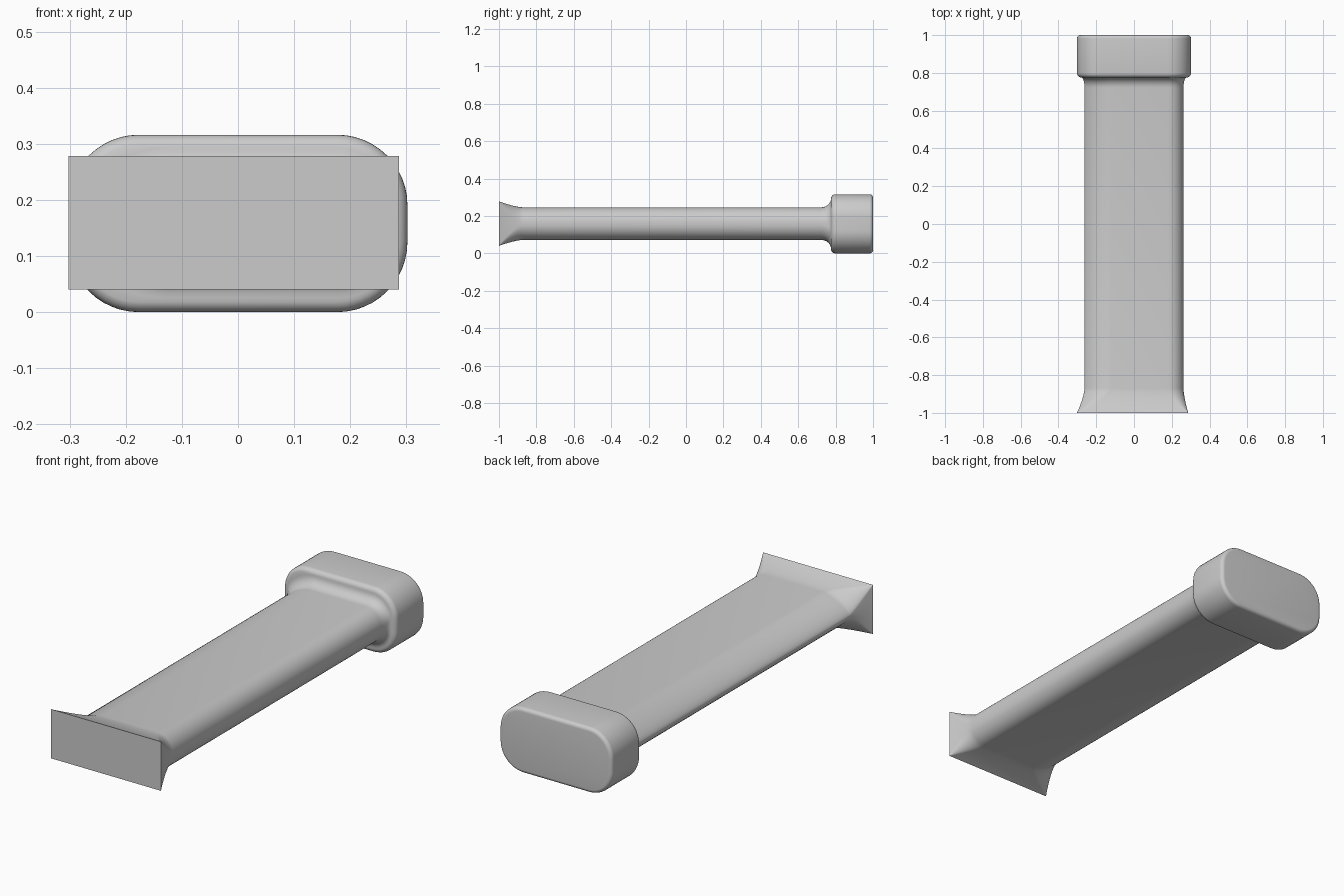
import bpy, bmesh
from math import sin, cos, pi

if "Cube" in bpy.data.objects:
    bpy.data.objects.remove(bpy.data.objects["Cube"])

CORNER_STEPS = 12


def section(y, cx, cz, hx, hz, r, left=None, p=2.0):
    """Rounded rectangle in the xz plane; `left` is the corner length in x on
    the -x side and p its roundness (2 = elliptical, 1 = straight bevel)."""
    left = left or r
    pts = []
    for k, (sx, sz) in enumerate(((1, 1), (-1, 1), (-1, -1), (1, -1))):
        rx, e = (r, 1.0) if sx > 0 else (left, 2 / p)
        for i in range(CORNER_STEPS + 1):
            # angle from the x side; alternate corners run backwards
            a = i / CORNER_STEPS * pi / 2
            if sx * sz < 0:
                a = pi / 2 - a
            c, s = max(cos(a), 0) ** e, max(sin(a), 0) ** e
            pts.append((cx + sx * (hx - rx + rx * c), y,
                        cz + sz * (hz - r + r * s)))
    return pts


def mix(a, b, t):
    return a + (b - a) * t


def loft(name, sections):
    bm = bmesh.new()
    rings = [[bm.verts.new(p) for p in s] for s in sections]
    n = len(rings[0])
    for r0, r1 in zip(rings, rings[1:]):
        for i in range(n):
            j = (i + 1) % n
            bm.faces.new((r0[i], r0[j], r1[j], r1[i]))
    bm.faces.new(rings[0])
    bm.faces.new(rings[-1])
    bmesh.ops.recalc_face_normals(bm, faces=bm.faces)
    mesh = bpy.data.meshes.new(name)
    bm.to_mesh(mesh)
    bm.free()
    obj = bpy.data.objects.new(name, mesh)
    bpy.context.collection.objects.link(obj)
    bpy.context.view_layer.objects.active = obj
    obj.select_set(True)
    bpy.ops.object.shade_smooth_by_angle()
    return obj


S = []
# Flared foot: sharp rectangle blending into the shaft
STEPS = 10
for i in range(STEPS + 1):
    t = i / STEPS
    k = (1 - t) ** 1.5
    S.append(section(-1 + 0.13 * t, -0.0075 * k, 0.159,
                     mix(0.262, 0.2945, k), mix(0.087, 0.119, k),
                     mix(0.083, 0.0005, k), mix(0.14, 0.0005, k),
                     mix(1.45, 2, k)))

# Concave collar between the straight shaft and the cap
STEPS = 8
for i in range(STEPS + 1):
    a = i / STEPS * pi / 2
    k = 1 - cos(a)
    S.append(section(0.722 + 0.053 * sin(a), 0, 0.159,
                     mix(0.262, 0.279, k), mix(0.087, 0.134, k),
                     mix(0.083, 0.1, k), mix(0.14, 0.15, k),
                     mix(1.45, 1.8, k)))

# End cap with softened rims at both ends
for y0, start, R in ((0.799, -pi / 2, 0.024), (0.982, 0, 0.018)):
    for i in range(7):
        if start < 0 and i == 0:
            continue
        a = start + i / 6 * pi / 2
        inset = R * (1 - cos(a))
        S.append(section(y0 + R * sin(a), 0, 0.158, 0.302 - inset,
                         0.158 - inset, 0.125 - inset))

loft("handle_with_cap_and_foot", S)
